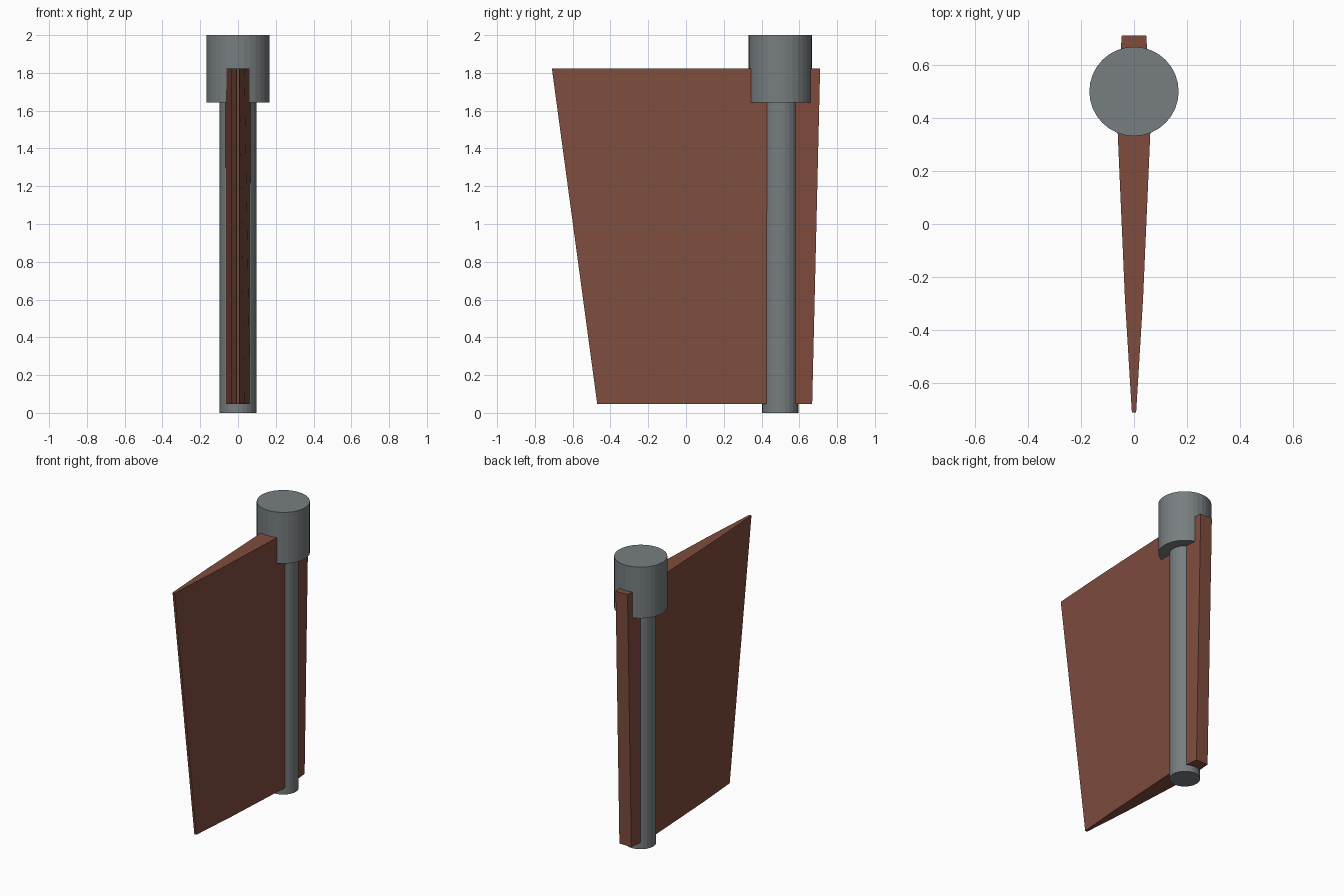
import bpy, bmesh

if "Cube" in bpy.data.objects:
    bpy.data.objects.remove(bpy.data.objects["Cube"])

STOCK_Y = 0.499


def material(name, color):
    m = bpy.data.materials.new(name)
    m.diffuse_color = color
    m.use_nodes = True
    m.node_tree.nodes["Principled BSDF"].inputs["Base Color"].default_value = m.diffuse_color
    return m


def cylinder(name, radius, z0, z1, sides, mat):
    bpy.ops.mesh.primitive_cylinder_add(vertices=sides, radius=radius, depth=z1 - z0,
                                        location=(0, STOCK_Y, (z0 + z1) / 2))
    ob = bpy.context.object
    ob.name = name
    ob.data.materials.append(mat)
    return ob


steel = material("steel", (0.185, 0.21, 0.22, 1))
red_paint = material("red_paint", (0.215, 0.073, 0.048, 1))

# Rudder stock and the wider bearing collar at its head
cylinder("rudder_stock", 0.097, 0.0, 1.70, 24, steel)
cylinder("stock_collar", 0.168, 1.643, 2.0, 32, steel)

# Blade: foil section (chord fraction from leading edge, half thickness)
section = [(0.0, 0.046), (0.2, 0.065), (0.7, 0.034), (1.0, 0.008)]
outline = [(t, w) for t, w in section] + [(t, -w) for t, w in reversed(section)]

bm = bmesh.new()
rings = []
for z, lead, trail in [(0.047, 0.668, -0.47), (1.823, 0.71, -0.71)]:
    rings.append([bm.verts.new((w, lead + (trail - lead) * t, z)) for t, w in outline])
low, high = rings
n = len(outline)
for i in range(n):
    j = (i + 1) % n
    bm.faces.new((low[i], low[j], high[j], high[i]))
bm.faces.new(low)
bm.faces.new(high)
bmesh.ops.recalc_face_normals(bm, faces=bm.faces)
mesh = bpy.data.meshes.new("rudder_blade")
bm.to_mesh(mesh)
bm.free()
mesh.materials.append(red_paint)
blade = bpy.data.objects.new("rudder_blade", mesh)
bpy.context.collection.objects.link(blade)
